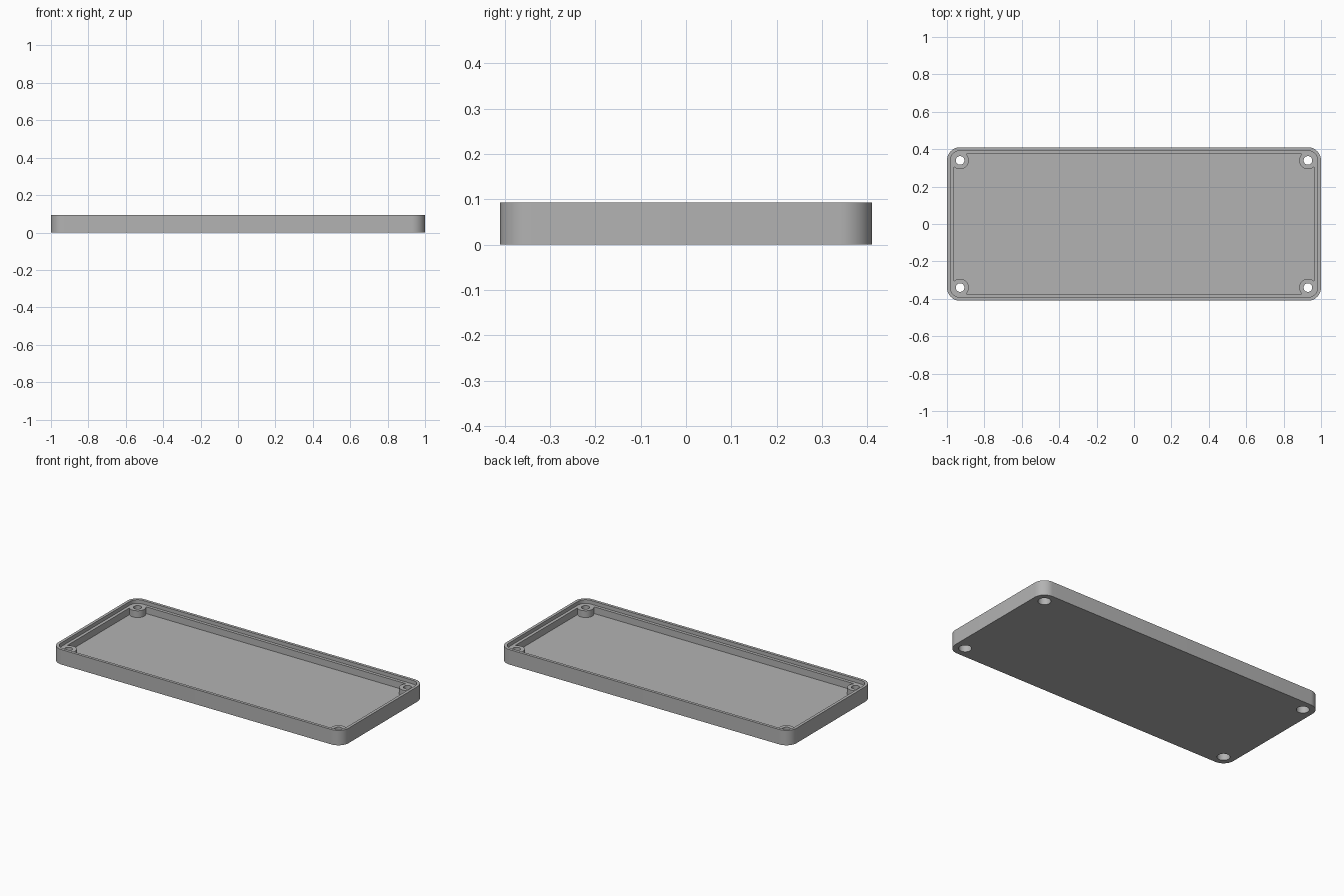
import bpy, bmesh
from math import cos, sin, pi

if "Cube" in bpy.data.objects:
    bpy.data.objects.remove(bpy.data.objects["Cube"])

HALF_X, HALF_Y, HEIGHT, RADIUS = 1.0, 0.41, 0.093, 0.07
FLOOR, LEDGE = 0.028, 0.07
SCREW_X, SCREW_Y = HALF_X - RADIUS, HALF_Y - RADIUS

grey = bpy.data.materials.new("plain grey")
grey.use_nodes = True
colour = (0.45, 0.45, 0.45, 1)
grey.diffuse_color = colour
grey.node_tree.nodes["Principled BSDF"].inputs["Base Color"].default_value = colour


def prism(name, outline, z0, z1):
    """Extrude a closed outline from z0 to z1."""
    bm = bmesh.new()
    base = bm.faces.new([bm.verts.new((x, y, z0)) for x, y in outline])
    top = bmesh.ops.extrude_face_region(bm, geom=[base])["geom"]
    verts = [v for v in top if isinstance(v, bmesh.types.BMVert)]
    bmesh.ops.translate(bm, verts=verts, vec=(0, 0, z1 - z0))
    bmesh.ops.recalc_face_normals(bm, faces=bm.faces)
    mesh = bpy.data.meshes.new(name)
    bm.to_mesh(mesh)
    bm.free()
    mesh.materials.append(grey)
    ob = bpy.data.objects.new(name, mesh)
    bpy.context.collection.objects.link(ob)
    return ob


def rounded_rect(inset, steps=12):
    r = RADIUS - inset
    points = []
    for q, (sx, sy) in enumerate([(1, 1), (-1, 1), (-1, -1), (1, -1)]):
        for i in range(steps + 1):
            a = (q + i / steps) * pi / 2
            points.append((sx * SCREW_X + r * cos(a), sy * SCREW_Y + r * sin(a)))
    return points


def circle(cx, cy, r, n=48):
    return [(cx + r * cos(2 * pi * i / n), cy + r * sin(2 * pi * i / n)) for i in range(n)]


def subtract(target, cutter):
    """Cut one solid from another, then discard the cutter."""
    cutter.hide_render = True
    bpy.context.view_layer.objects.active = target
    mod = target.modifiers.new("cut", "BOOLEAN")
    mod.operation, mod.solver, mod.object = "DIFFERENCE", "EXACT", cutter
    bpy.ops.object.modifier_apply(modifier=mod.name)
    bpy.data.objects.remove(cutter)


corners = [(sx * SCREW_X, sy * SCREW_Y) for sx in (-1, 1) for sy in (-1, 1)]

# Outer shell with a shallow recess that leaves the raised rim
tray = prism("tray", rounded_rect(0), 0, HEIGHT)
subtract(tray, prism("rim_recess", rounded_rect(0.018), LEDGE, HEIGHT + 0.1))

# Main cavity, leaving a screw boss standing in each corner
cavity = prism("cavity", rounded_rect(0.037), FLOOR, LEDGE + 0.01)
for x, y in corners:
    subtract(cavity, prism("boss", circle(x, y, 0.047), -0.1, HEIGHT + 0.1))
subtract(tray, cavity)

# Screw holes, widened from below for the heads
for x, y in corners:
    subtract(tray, prism("screw_hole", circle(x, y, 0.023), -0.1, HEIGHT + 0.1))
    subtract(tray, prism("head_recess", circle(x, y, 0.036), -0.1, 0.045))

bpy.ops.object.select_all(action="DESELECT")
tray.select_set(True)
bpy.context.view_layer.objects.active = tray
bpy.ops.object.shade_smooth_by_angle()
